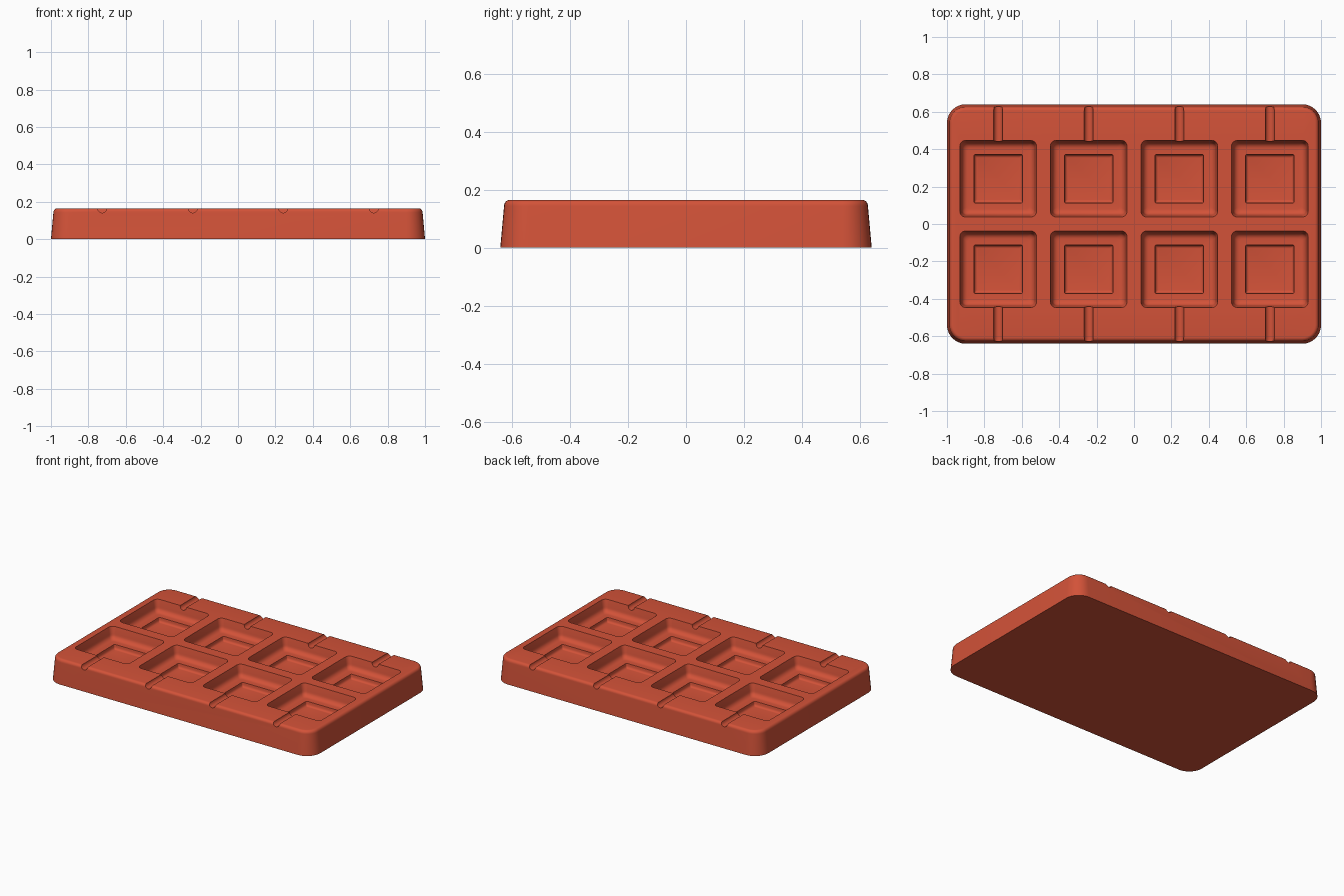
import bpy, bmesh, math

default = bpy.data.objects.get("Cube")
if default:
    bpy.data.objects.remove(default, do_unlink=True)

WIDTH, DEPTH, HEIGHT = 1.0, 0.64, 0.165   # half width, half depth, full height
PITCH = 0.484                             # spacing of the wells
POCKET = 0.205                            # half size of a well at the rim

clay = bpy.data.materials.new("terracotta red")
clay.use_nodes = True
COLOUR = (0.65, 0.085, 0.04, 1.0)
clay.diffuse_color = COLOUR
clay.node_tree.nodes["Principled BSDF"].inputs["Base Color"].default_value = COLOUR


def rounded_loop(bm, centre, hx, hy, radius, z, steps=8):
    """Ring of vertices around a rounded rectangle."""
    ring = []
    for quarter, (sx, sy) in enumerate([(1, 1), (-1, 1), (-1, -1), (1, -1)]):
        for i in range(steps + 1):
            a = math.radians(90) * (quarter + i / steps)
            x = centre[0] + sx * (hx - radius) + radius * math.cos(a)
            y = centre[1] + sy * (hy - radius) + radius * math.sin(a)
            ring.append(bm.verts.new((x, y, z)))
    return ring


def loft(bm, rings):
    """Skin a stack of rings and cap both ends."""
    n = len(rings[0])
    for low, high in zip(rings, rings[1:]):
        for i in range(n):
            j = (i + 1) % n
            bm.faces.new((low[i], low[j], high[j], high[i]))
    bm.faces.new(rings[0][::-1])
    bm.faces.new(rings[-1])


def make_object(name, bm):
    bmesh.ops.recalc_face_normals(bm, faces=bm.faces)
    mesh = bpy.data.meshes.new(name)
    bm.to_mesh(mesh)
    bm.free()
    mesh.materials.append(clay)
    obj = bpy.data.objects.new(name, mesh)
    bpy.context.collection.objects.link(obj)
    return obj


def fillet(start, end, steps=6):
    """Quarter-round points (inset, z): leaves start vertically, meets end flat."""
    arc = []
    for i in range(steps + 1):
        a = math.radians(90) * i / steps
        arc.append((start[0] + (end[0] - start[0]) * (1 - math.cos(a)),
                    start[1] + (end[1] - start[1]) * math.sin(a)))
    return arc


# Tapered slab with a rounded top edge
bm = bmesh.new()
profile = [(0, 0)] + fillet((0.013, HEIGHT - 0.022), (0.033, HEIGHT))
loft(bm, [rounded_loop(bm, (0, 0), WIDTH - d, DEPTH - d, 0.1 - d, z)
          for d, z in profile])
tray = make_object("tray", bm)

# Wells: steep wall, rounded foot, flat ledge, then a shallow inner recess
columns = [(i - 1.5) * PITCH for i in range(4)]
ledge = HEIGHT - 0.08
well = [(0, HEIGHT + 0.05), (0, HEIGHT)]
well += fillet((0.01, ledge + 0.035), (0.042, ledge))
well += [(0.075, ledge)]
well += fillet((0.077, ledge - 0.012), (0.092, ledge - 0.03), 4)
bm = bmesh.new()
for x in columns:
    for y in (-PITCH / 2, PITCH / 2):
        loft(bm, [rounded_loop(bm, (x, y), POCKET - d, POCKET - d,
                               max(0.03 - 0.3 * d, 0.006), z, 4)
                  for d, z in well])
well_cutter = make_object("well_cutter", bm)

# Round channels from each well to the long edges
bm = bmesh.new()
for x in columns:
    for side in (-1, 1):
        rings = []
        for y in (0.425, 0.7):
            rings.append([bm.verts.new((x + 0.024 * math.cos(k * math.pi / 12), side * y,
                                        HEIGHT + 0.024 * math.sin(k * math.pi / 12)))
                          for k in range(24)])
        loft(bm, rings)
channel_cutter = make_object("channel_cutter", bm)

# Carve the tray and drop the cutters
bpy.ops.object.select_all(action='DESELECT')
bpy.context.view_layer.objects.active = tray
tray.select_set(True)
for cutter in (well_cutter, channel_cutter):
    cutter.hide_render = True
    mod = tray.modifiers.new("carve", 'BOOLEAN')
    mod.operation = 'DIFFERENCE'
    mod.solver = 'EXACT'
    mod.object = cutter
    bpy.ops.object.modifier_apply(modifier=mod.name)
    bpy.data.objects.remove(cutter, do_unlink=True)

bpy.ops.object.shade_smooth_by_angle(angle=math.radians(35))
